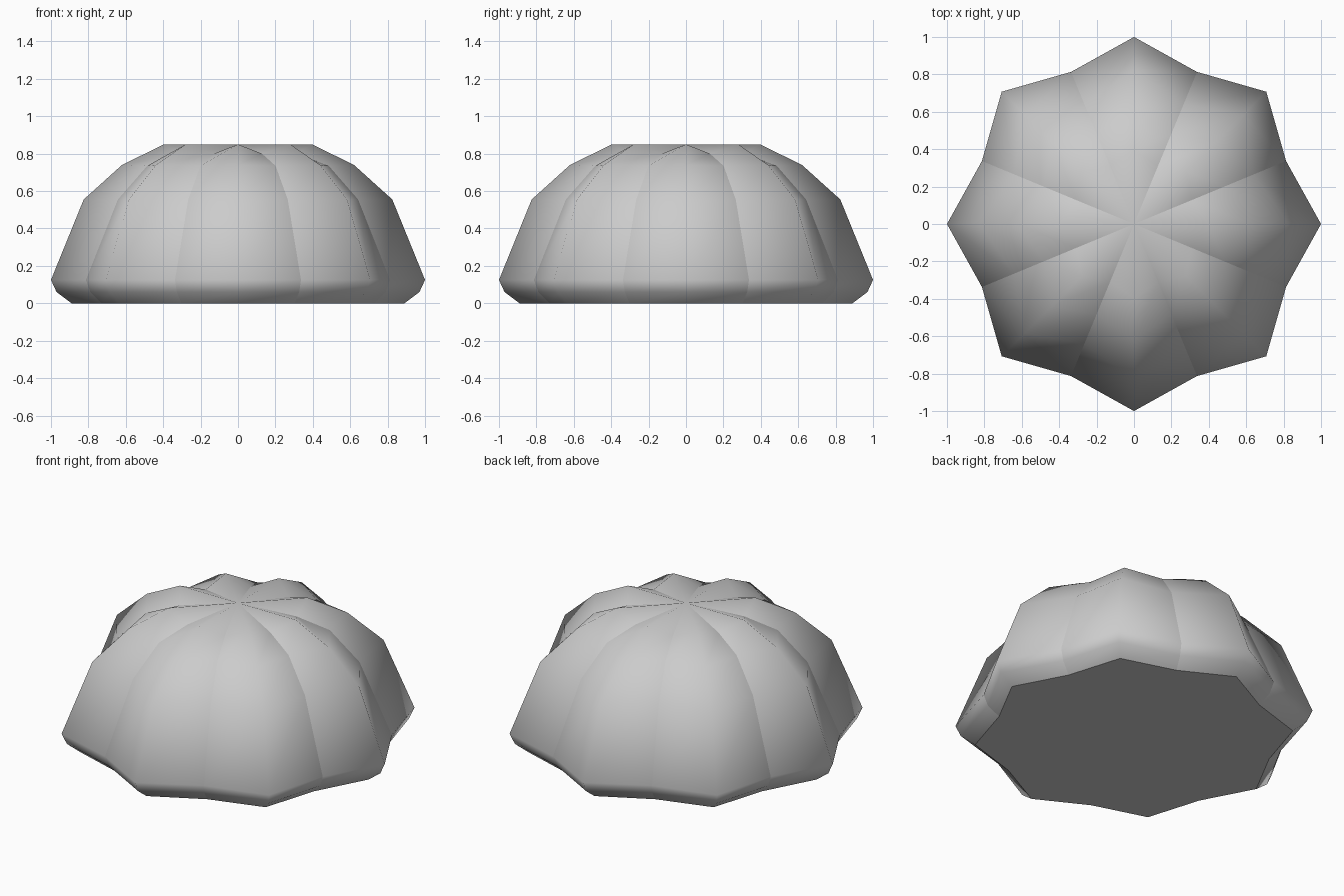
import bpy, bmesh
from math import pi, sin, cos

if "Cube" in bpy.data.objects:
    bpy.data.objects.remove(bpy.data.objects["Cube"])

# (radius, height) profiles from base to crown: outer ridge and crease between lobes
RIDGE = [(0.89, 0), (0.97, 0.06), (1.0, 0.125), (0.825, 0.555), (0.62, 0.74), (0.395, 0.85)]
CREASE = [(0.79, 0), (0.855, 0.06), (0.88, 0.125), (0.695, 0.555), (0.525, 0.735), (0.335, 0.80)]
LOBES = 8

bm = bmesh.new()

# Alternating ridge and crease columns
cols = []
for i in range(LOBES * 2):
    a = i * pi / LOBES
    prof = CREASE if i % 2 else RIDGE
    cols.append([bm.verts.new((r * cos(a), r * sin(a), z)) for r, z in prof])
top = bm.verts.new((0, 0, 0.85))

# Lobe walls and crown
for i, a in enumerate(cols):
    b = cols[(i + 1) % len(cols)]
    for k in range(len(RIDGE) - 1):
        bm.faces.new((a[k], b[k], b[k + 1], a[k + 1]))
    bm.faces.new((a[-1], b[-1], top))

# Flat base
base = bm.faces.new([c[0] for c in reversed(cols)])
bm.normal_update()
for f in bm.faces:
    f.smooth = f is not base

# Hard edges along the creases and round the base
for e in base.edges:
    e.smooth = False
for c in cols[1::2]:
    chain = c + [top]
    for v, w in zip(chain, chain[1:]):
        bm.edges.get((v, w)).smooth = False

mesh = bpy.data.meshes.new("lobed_dome")
bm.to_mesh(mesh)
bm.free()
bpy.context.collection.objects.link(bpy.data.objects.new("lobed_dome", mesh))
